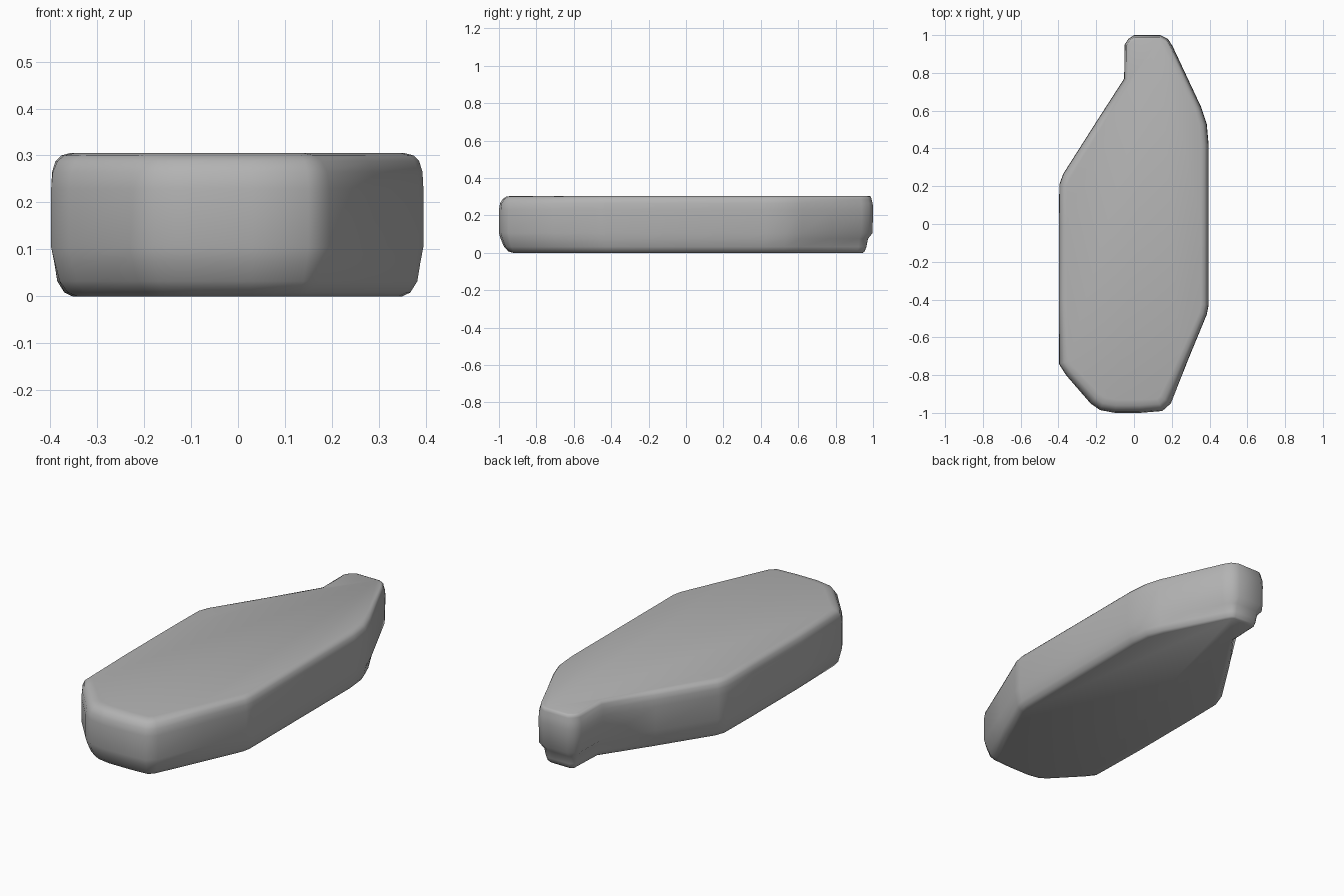
import bpy, bmesh
from mathutils import Vector

if "Cube" in bpy.data.objects:
    bpy.data.objects.remove(bpy.data.objects["Cube"])

# Plan outline of the slab, counter-clockwise from the back tip
OUTLINE = [(0.0, 1.0), (-0.03, 0.98), (-0.05, 0.95), (-0.052, 0.77),
           (-0.2, 0.54), (-0.375, 0.265), (-0.395, 0.21), (-0.398, 0.0),
           (-0.398, -0.4), (-0.398, -0.74), (-0.36, -0.8), (-0.23, -0.95),
           (-0.18, -0.985), (-0.1, -1.0), (0.03, -1.0), (0.15, -0.99),
           (0.195, -0.95), (0.29, -0.71), (0.385, -0.48), (0.395, -0.43),
           (0.395, 0.0), (0.395, 0.42), (0.385, 0.53), (0.355, 0.62),
           (0.28, 0.78), (0.205, 0.94), (0.18, 0.98), (0.14, 1.0)]

# Rounded edge section: height, general inset, back tip extra, front end extra
LEVELS = [(0.0, 0.045, 0.012, 0.03), (0.008, 0.028, 0.018, 0.022),
          (0.032, 0.013, 0.024, 0.014), (0.075, 0.006, 0.022, 0.003),
          (0.105, 0.0, 0.003, 0.0), (0.23, 0.0, 0.0, 0.0),
          (0.265, 0.002, 0.0, 0.004), (0.288, 0.009, 0.0, 0.012),
          (0.3, 0.021, -0.01, 0.018), (0.305, 0.04, -0.018, 0.03)]

pts = [Vector(p) for p in OUTLINE]
n = len(pts)


def inward(i):
    a = (pts[i] - pts[i - 1]).normalized()
    b = (pts[(i + 1) % n] - pts[i]).normalized()
    t = (a + b).normalized()
    return Vector((-t.y, t.x))


# Stone slab: stacked insets of the outline, capped top and bottom
bm = bmesh.new()
rings = []
for z, inset, tip, front in LEVELS:
    ring = []
    for i, p in enumerate(pts):
        d = inset
        if p.y > 0.5:
            d += tip * min(1, (p.y - 0.5) / 0.4)
        elif p.y < -0.6:
            d += front * min(1, (-0.6 - p.y) / 0.35)
        q = p + inward(i) * d
        ring.append(bm.verts.new((q.x, q.y, z)))
    rings.append(ring)
for lo, hi in zip(rings, rings[1:]):
    for i in range(n):
        j = (i + 1) % n
        bm.faces.new((lo[i], lo[j], hi[j], hi[i]))
bm.faces.new(rings[0][::-1])
bm.faces.new(rings[-1])
bmesh.ops.recalc_face_normals(bm, faces=bm.faces[:])
for f in bm.faces:
    f.smooth = True

mesh = bpy.data.meshes.new("stone_slab")
bm.to_mesh(mesh)
bm.free()

# Dark grey stone
stone = bpy.data.materials.new("dark_stone")
stone.diffuse_color = (0.45, 0.45, 0.45, 1)
stone.use_nodes = True
stone.node_tree.nodes["Principled BSDF"].inputs["Base Color"].default_value = stone.diffuse_color
mesh.materials.append(stone)
slab = bpy.data.objects.new("stone_slab", mesh)
bpy.context.collection.objects.link(slab)
